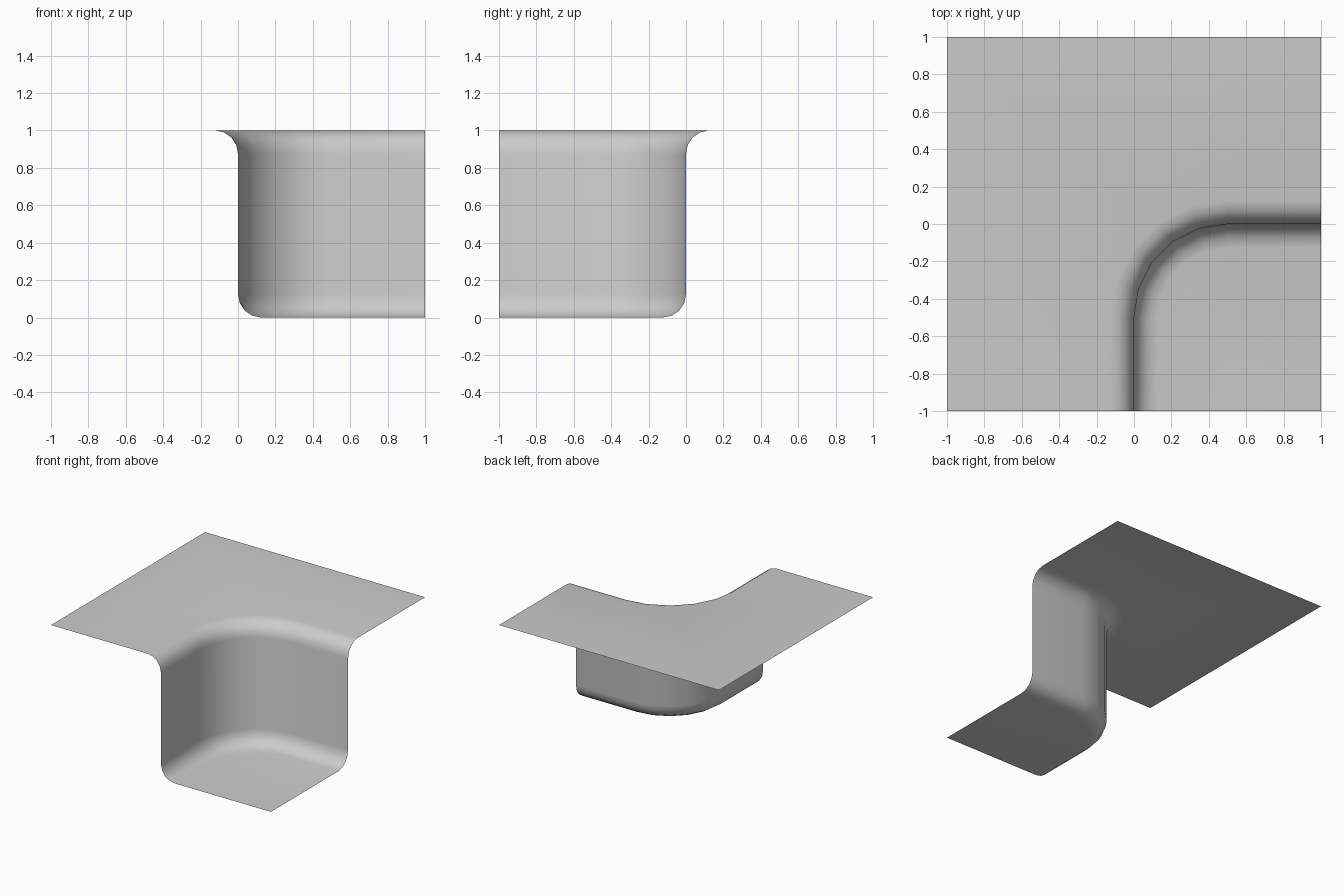
import bpy, bmesh, math

if "Cube" in bpy.data.objects:
    bpy.data.objects.remove(bpy.data.objects["Cube"])

R = 0.5      # plan radius of the cliff corner
F = 0.125    # fillet radius at lip and foot

# Plan path of the wall: (point, direction toward the upper ground)
path = [((0, -1), (-1, 0))]
for i in range(6):
    a = math.radians(180 - 18 * i)
    d = (math.cos(a), math.sin(a))
    path.append(((R + R * d[0], -R + R * d[1]), d))
path.append(((1, 0), (0, 1)))

# Wall profile: (offset toward upper ground, height)
N = 4
profile = []
for i in range(N + 1):
    a = math.radians(90 * i / N)
    profile.append((-F + F * math.sin(a), F - F * math.cos(a)))
profile += [(-o, 1 - z) for o, z in reversed(profile)]

bm = bmesh.new()
rows = [[bm.verts.new((p[0] + d[0] * o, p[1] + d[1] * o, z)) for p, d in path]
        for o, z in profile]

# Wall with rounded lip and foot
for low, high in zip(rows, rows[1:]):
    for i in range(len(path) - 1):
        bm.faces.new((low[i], low[i + 1], high[i + 1], high[i]))

# Lower ground
bm.faces.new(list(reversed(rows[0])) + [bm.verts.new((1, -1, 0))])

# Upper ground, split along the diagonal strips into three clean pieces
top = rows[-1]
c0, c1, c2 = [bm.verts.new(c) for c in ((-1, -1, 1), (-1, 1, 1), (1, 1, 1))]
side = bm.verts.new((-1, -R, 1))
back = bm.verts.new((R, 1, 1))
bm.faces.new((top[0], top[1], side, c0))
bm.faces.new(top[1:7] + [back, c1, side])
bm.faces.new((top[6], top[7], c2, back))

bmesh.ops.triangulate(bm, faces=[f for f in bm.faces if len(f.verts) > 4])
for f in bm.faces:
    f.normal_update()

# Face the walkable side upward / outward
if [f for f in bm.faces if c0 in f.verts][0].normal.z < 0:
    top_flip = [f for f in bm.faces if f.calc_center_median().z > 0.999]
    bmesh.ops.reverse_faces(bm, faces=top_flip)
for f in bm.faces:
    f.normal_update()
    c, n = f.calc_center_median(), f.normal
    # ground faces point up, wall faces point toward the lower ground
    if n.z < -1e-4 or (abs(n.z) < 1e-4 and n.x - n.y < 0):
        f.normal_flip()
    f.smooth = True

mesh = bpy.data.meshes.new("cliff_corner")
bm.to_mesh(mesh)
bm.free()
cliff = bpy.data.objects.new("cliff_corner", mesh)
bpy.context.collection.objects.link(cliff)

# Single grey material
grey = bpy.data.materials.new("light_grey")
grey.diffuse_color = (0.6, 0.6, 0.6, 1)
grey.use_nodes = True
grey.node_tree.nodes["Principled BSDF"].inputs["Base Color"].default_value = grey.diffuse_color
mesh.materials.append(grey)
